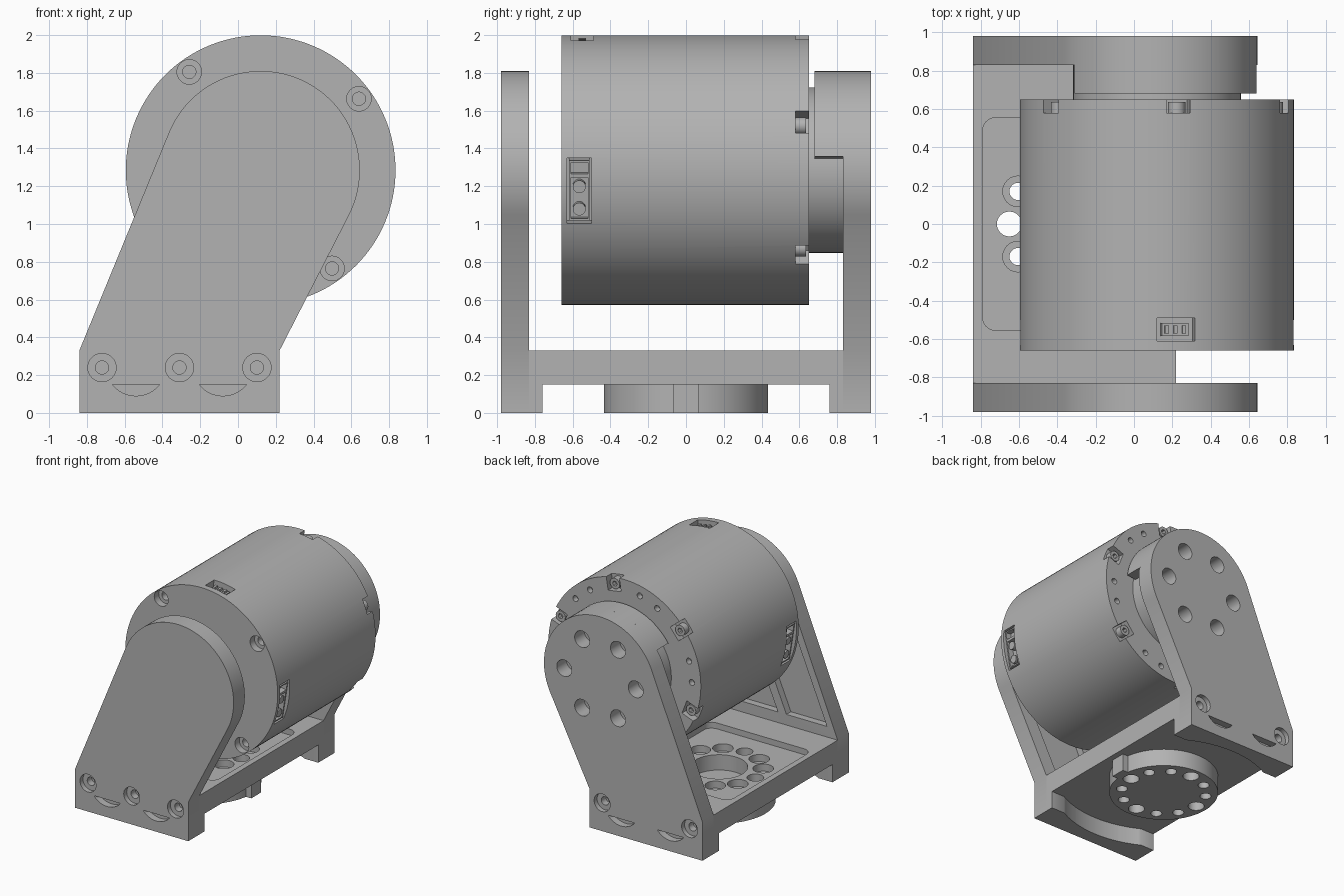
import bpy, bmesh
from math import sin, cos, pi, radians, acos, atan2, hypot

cube = bpy.data.objects.get("Cube")
if cube:
    bpy.data.objects.remove(cube, do_unlink=True)

mat = bpy.data.materials.new("machined grey")
mat.use_nodes = True
GREY = (0.45, 0.45, 0.45, 1)
mat.diffuse_color = GREY
mat.node_tree.nodes["Principled BSDF"].inputs["Base Color"].default_value = GREY

AX, AZ = 0.12, 1.285      # motor axis
BX = -0.31                # base centre
ARM_R, MOTOR_R = 0.525, 0.714


def prism(name, pts, a, b, axis="Y"):
    """Extrude a 2D outline along an axis, from a to b."""
    bm = bmesh.new()
    place = (lambda p: (p[0], a, p[1])) if axis == "Y" else (lambda p: (p[0], p[1], a))
    face = bm.faces.new([bm.verts.new(place(p)) for p in pts])
    moved = bmesh.ops.extrude_face_region(bm, geom=[face])["geom"]
    step = (0, b - a, 0) if axis == "Y" else (0, 0, b - a)
    bmesh.ops.translate(bm, vec=step, verts=[v for v in moved if isinstance(v, bmesh.types.BMVert)])
    bmesh.ops.recalc_face_normals(bm, faces=bm.faces)
    mesh = bpy.data.meshes.new(name)
    bm.to_mesh(mesh)
    bm.free()
    ob = bpy.data.objects.new(name, mesh)
    bpy.context.collection.objects.link(ob)
    mesh.materials.append(mat)
    return ob


def arc(cx, cy, r, start, end, n):
    return [(cx + r * cos(start + (end - start) * i / n),
             cy + r * sin(start + (end - start) * i / n)) for i in range(n + 1)]


def circle(cx, cy, r, n=32):
    return arc(cx, cy, r, 0, 2 * pi, n)[:-1]


def rect(x0, x1, y0, y1):
    return [(x0, y0), (x1, y0), (x1, y1), (x0, y1)]


def rounded(x0, x1, y0, y1, r):
    corners = [(x1 - r, y1 - r), (x0 + r, y1 - r), (x0 + r, y0 + r), (x1 - r, y0 + r)]
    return [p for i, (x, y) in enumerate(corners)
            for p in arc(x, y, r, i * pi / 2, (i + 1) * pi / 2, 6)]


def radial(deg, r0, r1, t0, t1):
    """Rectangle in radial and tangential coordinates around the motor axis."""
    c, s = cos(radians(deg)), sin(radians(deg))
    return [(AX + r * c - t * s, AZ + r * s + t * c) for r, t in rect(r0, r1, t0, t1)]


def cut(ob, pts, a, b, axis="Y"):
    cutter = prism("cutter", pts, a, b, axis)
    mod = ob.modifiers.new("cut", "BOOLEAN")
    mod.operation, mod.solver, mod.object = "DIFFERENCE", "EXACT", cutter
    bpy.context.view_layer.objects.active = ob
    bpy.ops.object.modifier_apply(modifier=mod.name)
    bpy.data.objects.remove(cutter, do_unlink=True)


def tangent(px, pz, side):
    phi, d = atan2(pz - AZ, px - AX), hypot(px - AX, pz - AZ)
    return phi + side * acos(ARM_R / d)


# Arm outline: square foot tapering tangentially into a round head
X0, X1, FOOT = -0.84, 0.22, 0.33
outline = [(X0, FOOT), (X0, 0), (X1, 0), (X1, FOOT)]
outline += arc(AX, AZ, ARM_R, tangent(X1, FOOT, 1), tangent(X0, FOOT, -1) + 2 * pi, 48)

front_arm = prism("front_arm", outline, -0.98, -0.83)
back_arm = prism("back_arm", outline, 0.83, 0.98)

# Thickened feet below the base, hollowed around the mounting hub
feet = [prism("front_foot", rect(X0, X1, 0, 0.15), -0.83, -0.76),
        prism("back_foot", rect(X0, X1, 0, 0.15), 0.76, 0.83)]
for ob in feet + [front_arm, back_arm]:
    cut(ob, circle(BX, 0, 0.86, 96), -0.1, 0.15, "Z")

# Screw counterbores and half-moon reliefs on the outer faces
for arm, s, xs in ((front_arm, -1, (-0.41, 0, 0.41)), (back_arm, 1, (-0.41, 0.41))):
    for dx in xs:
        cut(arm, circle(BX + dx, 0.24, 0.075), s * 0.94, s * 1.1)
        cut(arm, circle(BX + dx, 0.24, 0.035), s * 0.88, s * 1.1)
    for dx in (-0.23, 0.23):
        cut(arm, arc(BX + dx, 0.25, 0.16, radians(219), radians(321), 14), s * 0.92, s * 1.1)

# Output bolt holes in the back arm
for k in range(6):
    a = k * pi / 3
    cut(back_arm, circle(AX + 0.335 * cos(a), AZ + 0.335 * sin(a), 0.07), 0.85, 1.1)

# Lightening pockets inside the front arm, with a rib between
cut(front_arm, [(-0.74, 0.42), (-0.36, 0.42), (-0.06, 1.12), (-0.36, 1.32)], -0.89, -0.8)
cut(front_arm, [(-0.28, 0.42), (0.13, 0.42), (0.42, 0.98), (0.02, 1.12)], -0.89, -0.8)

# Collar of the back arm wrapping the output disc
collar = arc(AX, AZ, ARM_R, radians(8), radians(145), 40)
collar += arc(AX, AZ, 0.44, radians(145), radians(8), 40)
prism("back_arm_collar", collar, 0.68, 0.84)
disc = prism("output_disc", circle(AX, AZ, 0.438, 64), 0.64, 0.83)

# Base plate with pocket, central bore and a ring of holes
base = prism("base_plate", rect(X0, X1, -0.83, 0.83), 0.15, FOOT, "Z")
hub = prism("mounting_hub", circle(BX, 0, 0.435, 64), 0, 0.15, "Z")
cut(base, rounded(-0.79, 0.17, -0.555, 0.555, 0.07), 0.28, 0.5, "Z")
cut(base, circle(BX, 0, 0.22, 48), 0.1, 0.5, "Z")
for k in range(12):
    a = k * pi / 6
    x, y = BX + 0.34 * cos(a), 0.34 * sin(a)
    r = 0.045 if k % 3 else 0.065
    for ob in (base, hub):
        cut(ob, circle(x, y, r, 24), -0.1, 0.5, "Z")
    if k % 3:
        cut(base, circle(x, y, 0.08, 24), 0.22, 0.5, "Z")
prism("hub_key", rect(0.09, 0.17, -0.065, 0.065), 0, 0.15, "Z")

# Motor body with front screws
motor = prism("motor_body", circle(AX, AZ, MOTOR_R, 128), -0.66, 0.65)
for k in range(4):
    a = radians(36 + 90 * k)
    x, z = AX + 0.643 * cos(a), AZ + 0.643 * sin(a)
    cut(motor, circle(x, z, 0.065), -0.8, -0.6)
    cut(motor, circle(x, z, 0.035), -0.8, -0.55)

# Rear rim notches with screw heads, and small holes between them
for k in range(6):
    deg = 21 + 60 * k
    cut(motor, radial(deg, 0.6, 0.8, -0.062, 0.062), 0.58, 0.8)
    a = radians(deg)
    screw = prism("rim_screw", circle(AX + 0.655 * cos(a), AZ + 0.655 * sin(a), 0.045, 24), 0.57, 0.635)
    cut(screw, circle(AX + 0.655 * cos(a), AZ + 0.655 * sin(a), 0.022, 6), 0.6, 0.7)
    for off in (22, 38):
        b = radians(deg + off)
        cut(motor, circle(AX + 0.63 * cos(b), AZ + 0.63 * sin(b), 0.025, 16), 0.6, 0.8)

# Signal socket on top
cut(motor, radial(82, 0.62, 0.8, -0.1, 0.1), -0.61, -0.49)
prism("signal_plug", radial(82, 0.6, 0.68, -0.07, 0.07), -0.585, -0.515)
for t in (-0.045, 0, 0.045):
    prism("signal_pin", radial(82, 0.6, 0.7, t - 0.01, t + 0.01), -0.57, -0.53)

# Power sockets on both sides
for deg, s in ((-9, 1), (189, -1)):
    cut(motor, radial(deg, 0.6, 0.8, -0.175, 0.175), -0.63, -0.5)
    block = prism("power_socket", radial(deg, 0.59, 0.69, -0.16, 0.16), -0.62, -0.51)
    cut(block, radial(deg, 0.64, 0.8, min(s * 0.09, s * 0.15), max(s * 0.09, s * 0.15)), -0.61, -0.52)
    cut(block, radial(deg, 0.64, 0.8, min(-s * 0.15, s * 0.07), max(-s * 0.15, s * 0.07)), -0.61, -0.52)
    for t in (-0.1, 0.02):
        a = radians(deg)
        x, z = AX + 0.65 * cos(a) - s * t * sin(a), AZ + 0.65 * sin(a) + s * t * cos(a)
        bpy.ops.mesh.primitive_cylinder_add(vertices=20, radius=0.034, depth=0.08,
                                            location=(x, -0.565, z), rotation=(0, pi / 2 - a, 0))
        bpy.context.object.name = "power_contact"
        bpy.context.object.data.materials.append(mat)

# Smooth the round walls, keep the edges sharp
bpy.ops.object.select_all(action="DESELECT")
for ob in bpy.context.collection.objects:
    if ob.type == "MESH" and mat.name in ob.data.materials:
        ob.select_set(True)
        bpy.context.view_layer.objects.active = ob
bpy.ops.object.shade_smooth_by_angle(angle=radians(30))
